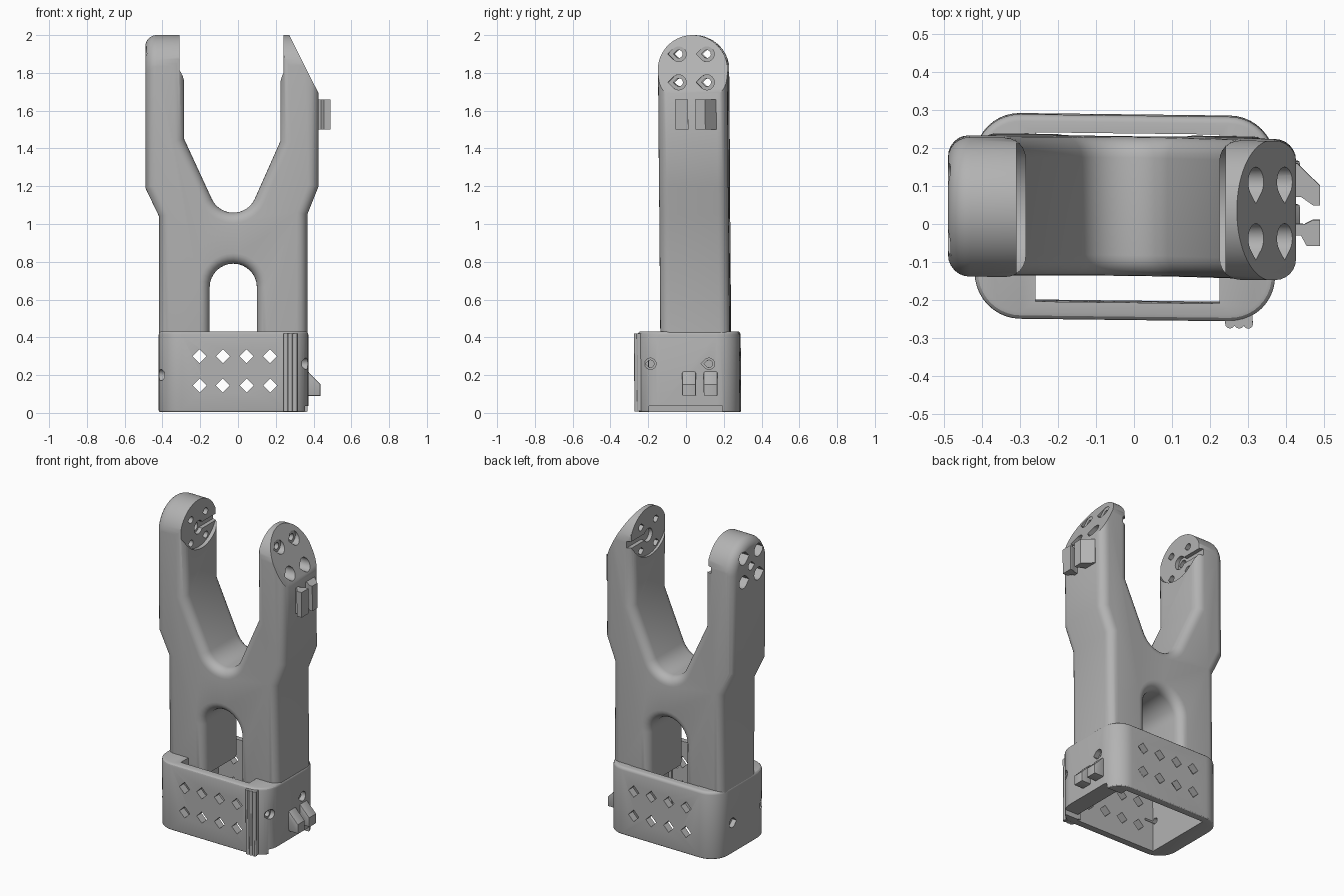
import bpy, bmesh
from math import cos, sin, pi, radians
from mathutils import Matrix, Vector

cube = bpy.data.objects.get("Cube")
if cube:
    bpy.data.objects.remove(cube, do_unlink=True)

grey = bpy.data.materials.new("light grey plastic")
grey.use_nodes = True
colour = (0.45, 0.45, 0.45, 1)
grey.diffuse_color = colour
grey.node_tree.nodes["Principled BSDF"].inputs["Base Color"].default_value = colour

PLACE = {"x": lambda u, v, d: (d, u, v),
         "y": lambda u, v, d: (u, d, v),
         "z": lambda u, v, d: (u, v, d)}


def arc(cu, cv, r, start, end, steps=16):
    angles = [radians(start + (end - start) * i / steps) for i in range(steps + 1)]
    return [(cu + r * cos(a), cv + r * sin(a)) for a in angles]


def prism(name, points, axis, lo, hi, round_lo=0, round_hi=0, segments=6):
    """Extrude a 2D outline along an axis, optionally rounding its cap edges."""
    bm = bmesh.new()
    base = bm.faces.new([bm.verts.new(PLACE[axis](u, v, lo)) for u, v in points])
    new = bmesh.ops.extrude_face_region(bm, geom=[base])["geom"]
    top = [f for f in new if isinstance(f, bmesh.types.BMFace)][0]
    span = Vector(PLACE[axis](0, 0, hi - lo))
    bmesh.ops.translate(bm, verts=top.verts[:], vec=span)
    if base not in bm.faces[:]:
        base = bm.faces.new([bm.verts.new(PLACE[axis](u, v, lo)) for u, v in points])
    bmesh.ops.recalc_face_normals(bm, faces=bm.faces[:])
    k = "xyz".index(axis)
    for level, size in ((lo, round_lo), (hi, round_hi)):
        if size:
            edges = [e for e in bm.edges
                     if all(abs(v.co[k] - level) < 1e-5 for v in e.verts)]
            bmesh.ops.bevel(bm, geom=edges, offset=size, segments=segments,
                            profile=0.5, affect="EDGES", clamp_overlap=True)
    mesh = bpy.data.meshes.new(name)
    bm.to_mesh(mesh)
    bm.free()
    mesh.materials.append(grey)
    obj = bpy.data.objects.new(name, mesh)
    bpy.context.collection.objects.link(obj)
    return obj


def rect(u0, u1, v0, v1):
    return [(u0, v0), (u1, v0), (u1, v1), (u0, v1)]


def box(name, x, y, z):
    return prism(name, rect(*x, *y), "z", *z)


def teardrop(cu, cv, r):
    return arc(cu, cv, r, -135, 135, 18) + [(cu - 1.41 * r, cv)]


def combine(obj, tool, operation="DIFFERENCE"):
    """Apply one boolean and discard the helper."""
    tool.hide_render = True
    mod = obj.modifiers.new("boolean", "BOOLEAN")
    mod.operation, mod.solver, mod.object = operation, "EXACT", tool
    bpy.context.view_layer.objects.active = obj
    bpy.ops.object.modifier_apply(modifier=mod.name)
    bpy.data.objects.remove(tool, do_unlink=True)


# Fork body: two legs, arch, web and two upright arms
outline = [(-0.418, 0.345), (-0.418, 1.04), (-0.49, 1.19), (-0.49, 2.1),
           (-0.285, 2.1), (-0.285, 1.45)]
outline += arc(-0.025, 1.185, 0.125, 205, 335)
outline += [(0.225, 1.44), (0.225, 2.1), (0.427, 2.1), (0.427, 1.2),
            (0.367, 1.05), (0.367, 0.345), (0.1, 0.345)]
outline += arc(-0.025, 0.665, 0.125, 0, 180) + [(-0.15, 0.345)]
body = prism("fork_body", outline, "y", -0.137, 0.23, 0.055, 0.055)

# Domed arm tips
MID = 0.0465
dome = arc(MID, 1.815, 0.185, 0, 180, 32) + [(MID - 0.185, 0.2), (MID + 0.185, 0.2)]
combine(body, prism("dome", dome, "x", -0.491, 0.6, 0.06), "INTERSECT")

# Sloping outer face of the arm on +x
combine(body, prism("slope", [(0.43, 1.685), (0.6, 1.685), (0.6, 2.2), (0.17, 2.2)],
                    "y", -0.5, 0.5))

# Inner mounting pads, horn slots and screw holes in both arms
for side, inner, pad, outer, sink in ((-1, -0.285, -0.31, -0.6, -0.37),
                                      (1, 0.225, 0.241, 0.6, 0.30)):
    def cutter(points, a, b):
        combine(body, prism("cutter", points, "x", min(a, b), max(a, b)))

    open_side = inner - side * 0.08
    cutter(arc(MID, 1.89, 0.19, 180, 360, 24) + [(0.3, 1.89), (0.3, 2.1), (-0.2, 2.1),
                                                 (-0.2, 1.89)], open_side, pad)
    slot = arc(MID, 1.825, 0.042, 30, 330, 20)
    slot += [(0.3, 1.804), (0.3, 1.846)]
    cutter(slot, open_side, pad + side * 0.025)
    for y in (-0.028, 0.121):
        for z in (1.75, 1.9):
            cutter(teardrop(y, z, 0.04), outer, sink)
            cutter(teardrop(y, z, 0.021), open_side, outer)
    if side < 0:
        cutter(teardrop(MID, 1.825, 0.026), open_side, outer)

# Base sleeve: rounded open box around the legs
R = 0.12
x0, x1, y0, y1 = -0.42, 0.372, -0.258, 0.281
ring = (arc(x1 - R, y1 - R, R, 0, 90, 10) + arc(x0 + R, y1 - R, R, 90, 180, 10)
        + arc(x0 + R, y0 + R, R, 180, 270, 10) + arc(x1 - R, y0 + R, R, 270, 360, 10))
sleeve = prism("base_sleeve", ring, "z", 0.005, 0.432, 0.008, 0.018, 3)
combine(sleeve, box("cavity", (-0.31, 0.26), (-0.21, 0.236), (-0.1, 0.36)))
combine(sleeve, box("top_gap", (-0.26, 0.225), (-0.212, 0.234), (0.3, 0.6)))
combine(sleeve, box("bottom_notch", (0.2, 0.5), (-0.2, 0.19), (-0.1, 0.037)))
for x in (-0.203, -0.08, 0.046, 0.17):
    for z in (0.145, 0.3):
        s = 0.037
        combine(sleeve, prism("diamond", [(x - s, z), (x, z - s), (x + s, z), (x, z + s)],
                              "y", -0.5, 0.5))
for y in (-0.19, 0.12):
    for z, a, b in ((0.26, 0.2, 0.5), (0.2, -0.5, -0.25)):
        combine(sleeve, prism("screw_hole", teardrop(y, z, 0.019), "x", a, b))
        mid = 0.34 if a > 0 else -0.39
        combine(sleeve, prism("countersink", teardrop(y, z, 0.03), "x",
                              mid if a > 0 else a, b if a > 0 else mid))

# Vertical grip ribs on the front corner
parts = [body, sleeve]
parts.append(box("rib_backing", (0.24, 0.312), (-0.262, -0.2), (0.01, 0.42)))
for i in range(3):
    parts.append(prism("grip_rib", arc(0.253 + 0.024 * i, -0.264, 0.013, 0, 330, 11),
                       "z", 0.008, 0.42))

# Upper cable clip: two hooked prongs
parts.append(prism("upper_clip_front", [(0.41, -0.02), (0.44, -0.02), (0.455, -0.047),
                                        (0.49, -0.047), (0.49, 0.022), (0.472, 0.022),
                                        (0.45, 0.01), (0.41, 0.01)], "z", 1.5, 1.66))
parts.append(prism("upper_clip_back", [(0.41, 0.17), (0.43, 0.17), (0.49, 0.112),
                                       (0.49, 0.06), (0.472, 0.06), (0.44, 0.082),
                                       (0.41, 0.082)], "z", 1.5, 1.66))

# Lower cable clip: two wedge prongs
wedge = [(0.355, 0.09), (0.437, 0.09), (0.437, 0.15), (0.37, 0.22), (0.355, 0.22)]
for name, a, b in (("lower_clip_front", -0.022, 0.05), ("lower_clip_back", 0.092, 0.165)):
    parts.append(prism(name, wedge, "y", a, b, 0.006, 0.006, 2))

# Slight overall lean, then smooth shading with crisp edges
lean = Matrix(((1, 0, 0, 0), (-0.012, 1, -0.008, 0.008), (0, 0, 1, 0), (0, 0, 0, 1)))
bpy.ops.object.select_all(action="DESELECT")
for obj in parts:
    obj.data.transform(lean)
    obj.select_set(True)
bpy.context.view_layer.objects.active = body
bpy.ops.object.shade_smooth_by_angle(angle=radians(30))
